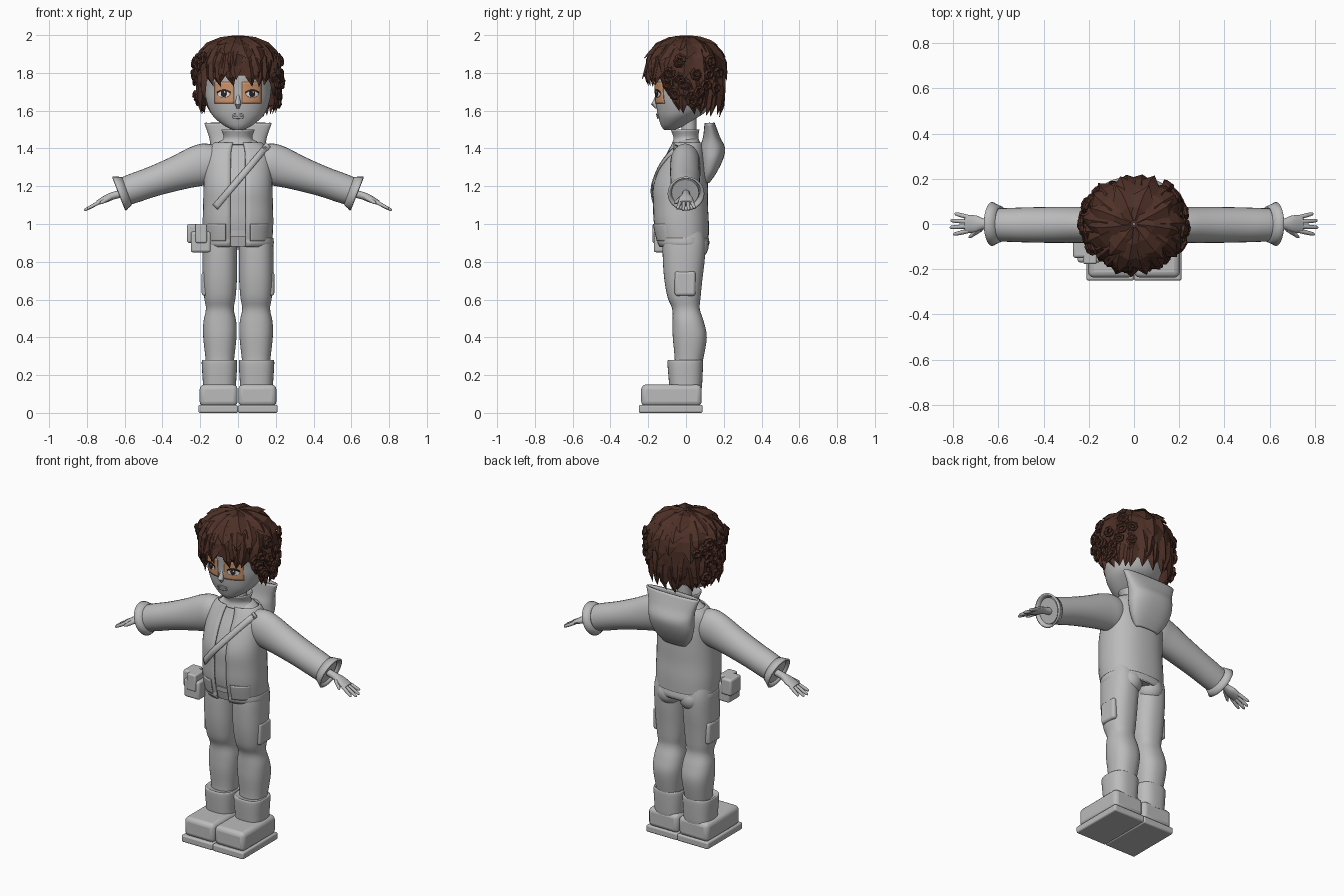
import bpy, bmesh, math, random
from math import sin, cos, pi, radians
from mathutils import Vector
from mathutils.bvhtree import BVHTree

random.seed(4)
if "Cube" in bpy.data.objects:
    bpy.data.objects.remove(bpy.data.objects["Cube"])


def material(name, rgb):
    m = bpy.data.materials.new(name)
    m.use_nodes = True
    m.diffuse_color = (*rgb, 1)
    m.node_tree.nodes["Principled BSDF"].inputs["Base Color"].default_value = (*rgb, 1)
    return m


GREY = material("plain grey", (0.5, 0.5, 0.5))
BROWN = material("hair brown", (0.075, 0.03, 0.02))
SKIN = material("skin orange", (0.65, 0.32, 0.16))
WHITE = material("eye white", (0.8, 0.8, 0.8))
DARK = material("eye dark", (0.03, 0.02, 0.02))


def finish(name, bm, mat=GREY, smooth=True, solid=0, bevel=0):
    bmesh.ops.recalc_face_normals(bm, faces=bm.faces)
    me = bpy.data.meshes.new(name)
    bm.to_mesh(me)
    bm.free()
    ob = bpy.data.objects.new(name, me)
    bpy.context.collection.objects.link(ob)
    me.materials.append(mat)
    if solid:
        mod = ob.modifiers.new("thickness", "SOLIDIFY")
        mod.thickness, mod.offset = solid, 0
    if bevel:
        mod = ob.modifiers.new("bevel", "BEVEL")
        mod.width, mod.segments = bevel, 3
    if smooth:
        for o in bpy.context.selected_objects:
            o.select_set(False)
        ob.select_set(True)
        bpy.context.view_layer.objects.active = ob
        bpy.ops.object.shade_smooth_by_angle(angle=radians(40))


def spline(rows, n=4):
    """Catmull-Rom through tuples of equal length."""
    out = []
    for i in range(len(rows) - 1):
        a, b, c, d = (rows[max(0, min(len(rows) - 1, i + k))] for k in (-1, 0, 1, 2))
        for j in range(n):
            t = j / n
            out.append(tuple(q + t / 2 * (r - p + t * (2 * p - 5 * q + 4 * r - s + t * (3 * (q - r) + s - p)))
                             for p, q, r, s in zip(a, b, c, d)))
    return out + [rows[-1]]


def skin(bm, rings, closed=True, caps=True):
    vs = [[bm.verts.new(p) for p in ring] for ring in rings]
    n = len(vs[0])
    for lo, hi in zip(vs, vs[1:]):
        for i in range(n if closed else n - 1):
            j = (i + 1) % n
            bm.faces.new((lo[i], lo[j], hi[j], hi[i]))
    if caps and closed:
        bm.faces.new(vs[0])
        bm.faces.new(vs[-1])
    return vs


def loft(name, rows, cx=0, power=0.85, gap=0, caps=True, **kw):
    """Stacked rounded rings from (z, half width, y centre, half depth)."""
    bm, n, rings = bmesh.new(), 40, []
    power_of = lambda v: math.copysign(abs(v) ** power, v)
    for z, rx, cy, ry in spline(rows):
        steps = n + 1 if gap else n
        angs = [-pi / 2 + gap + (2 * pi - 2 * gap) * i / n for i in range(steps)]
        rings.append([(cx + rx * power_of(cos(a)), cy + ry * power_of(sin(a)), z) for a in angs])
    skin(bm, rings, not gap, caps)
    tree = BVHTree.FromBMesh(bm)
    finish(name, bm, **kw)
    return tree


def tube(bm, pts, radii, ref=(0, 1, 0), sides=16, caps=True):
    pts, ref, rings = [Vector(p) for p in pts], Vector(ref), []
    for i, (p, r) in enumerate(zip(pts, radii)):
        d = (pts[min(i + 1, len(pts) - 1)] - pts[max(i - 1, 0)]).normalized()
        side = d.cross(ref).normalized()
        a, b = r if isinstance(r, tuple) else (r, r)
        rings.append([p + ref * a * cos(2 * pi * k / sides) + side * b * sin(2 * pi * k / sides)
                      for k in range(sides)])
    skin(bm, rings, True, caps)


def box(name, lo, hi, bevel):
    bm = bmesh.new()
    bmesh.ops.create_cube(bm, size=1)
    for v in bm.verts:
        v.co = [(l + h) / 2 + c * (h - l) for l, h, c in zip(lo, hi, v.co)]
    finish(name, bm, bevel=bevel)


def patch(name, tree, f, mat, off=0.004, n=10, m=10, solid=0.004):
    """Thin plate laid on the front of a part; f maps -1..1 squares to x, z."""
    bm, rows = bmesh.new(), []
    for i in range(n + 1):
        row = []
        for j in range(m + 1):
            x, z = f(2 * i / n - 1, 2 * j / m - 1)
            hit = tree.ray_cast(Vector((x, -1, z)), Vector((0, 1, 0)))[0]
            row.append((x, (hit.y if hit else -0.04) - off, z))
        rows.append(row)
    skin(bm, rows, False)
    finish(name, bm, mat, solid=solid)


def rect(x, z, w, h):
    return lambda u, v: (x + u * w, z + v * h)


def disc(x, z, w, h):
    return lambda u, v: (x + w * u * math.sqrt(1 - v * v / 2), z + h * v * math.sqrt(1 - u * u / 2))


# Torso: shirt, open jacket, belt, collar, neck, hood
shirt_rows = [(0.88, .165, -.012, .115), (1.0, .172, -.025, .13), (1.1, .17, -.03, .13), (1.2, .168, -.03, .13),
              (1.3, .165, -.015, .11), (1.38, .155, 0, .083), (1.43, .11, .008, .065), (1.46, .05, .012, .045)]
shirt = loft("shirt", shirt_rows)
loft("jacket", [(z, rx + .011, cy, ry + .012) for z, rx, cy, ry in shirt_rows[:-1]], gap=0.17, solid=0.008)
loft("jacket_hem", [(.885, .181, -.012, .128), (.9, .186, -.014, .134), (.925, .184, -.016, .132)],
     gap=0.17, solid=0.008)
loft("belt", [(.935, .171, -.02, .131), (.965, .174, -.02, .134)])
loft("collar", [(1.42, .098, .002, .075), (1.455, .072, 0, .062), (1.5, .085, -.005, .072)], power=1,
     caps=False, solid=0.008)
loft("neck", [(1.4, .05, .012, .045), (1.5, .042, .015, .04), (1.6, .045, .015, .042)], power=1)
patch("chest_strap", shirt, lambda u, v: (.02 + .14 * u - .012 * v, 1.255 + .165 * u + .012 * v), GREY,
      off=0.022, n=30, m=2, solid=0.008)
for s, side in ((1, "left"), (-1, "right")):
    patch(side + "_jacket_pocket", shirt, rect(s * .115, .955, .05, .045), GREY, off=0.022, solid=0.008)
loft("hood", [(1.22, .07, .105, .015), (1.27, .11, .12, .035), (1.34, .135, .135, .055), (1.4, .14, .14, .062),
              (1.46, .148, .135, .04), (1.535, .174, .125, .022)], caps=False, solid=0.01)

# Hip pouch
box("pouch_body", (-.25, -.17, .85), (-.145, -.06, .96), .012)
box("pouch_side", (-.27, -.15, .9), (-.2, -.05, 1.0), .012)
box("pouch_flap", (-.225, -.177, .9), (-.165, -.08, 1.0), .008)

# Limbs, mirrored
for s, side in ((1, "left_"), (-1, "right_")):
    def side_box(name, x, y, z, bevel):
        inner, outer = sorted((s * x[0], s * x[1]))
        box(side + name, (inner, y[0], z[0]), (outer, y[1], z[1]), bevel)

    loft(side + "trouser_leg", [(.2, .07, 0, .07), (.28, .075, .015, .075), (.4, .088, .02, .09),
                                (.48, .087, .012, .083), (.55, .074, 0, .073), (.61, .083, -.01, .087),
                                (.7, .09, -.014, .1), (.8, .092, -.012, .11), (.9, .09, -.01, .113),
                                (.97, .08, -.01, .1)], cx=s * .096)
    side_box("leg_pocket", (.155, .192), (-.06, .05), (.62, .75), .014)
    loft(side + "boot_cuff", [(.13, .088, -.002, .085), (.16, .088, -.002, .088), (.26, .094, -.004, .094),
                              (.28, .09, -.004, .09), (.275, .078, 0, .08)], cx=s * .098, power=.75)
    side_box("shoe", (.002, .203), (-.237, .083), (.035, .15), .025)
    side_box("sole", (0, .21), (-.25, .088), (0, .042), .009)
    bm = bmesh.new()
    bmesh.ops.create_uvsphere(bm, u_segments=20, v_segments=12, radius=.075)
    bmesh.ops.translate(bm, verts=bm.verts, vec=(s * .075, .045, .885))
    finish(side + "seat", bm)

    bm = bmesh.new()
    arm = spline([(.1, 1.33, .07, .085), (.16, 1.32, .08, .108), (.22, 1.305, .08, .107), (.32, 1.27, .08, .092),
                  (.45, 1.225, .078, .08), (.55, 1.19, .075, .078), (.615, 1.166, .072, .074)])
    tube(bm, [(s * x, -.004, z) for x, z, _, _ in arm], [(a, b) for _, _, a, b in arm], sides=28)
    finish(side + "sleeve", bm)
    bm = bmesh.new()
    tube(bm, [(s * .59, 0, 1.175), (s * .615, 0, 1.166), (s * .63, 0, 1.16)], [.074, .085, .093], sides=28, caps=False)
    finish(side + "sleeve_cuff", bm, solid=0.01)
    bm = bmesh.new()
    palm = spline([(.6, 1.165, .02, .02), (.66, 1.15, .023, .02), (.7, 1.133, .038, .019), (.745, 1.112, .038, .012)])
    tube(bm, [(s * x, 0, z) for x, z, _, _ in palm], [(a, b) for _, _, a, b in palm])
    for y, reach in ((-.03, .065), (-.01, .08), (.01, .077), (.03, .06)):
        tube(bm, [(s * (.73 + reach * t), y * (1 + .5 * t), 1.117 - reach * .53 * t) for t in (0, .4, .8, 1, 1.06)],
             [.01, .01, .009, .007, .003], sides=10)
    tube(bm, [(s * (.675 + .05 * t), -.02 - .035 * t, 1.142 - .03 * t) for t in (0, .5, .9, 1.1)],
         [.014, .012, .01, .004], sides=10)
    finish(side + "hand", bm)

# Head and face
head = loft("head", [(1.497, .025, -.09, .025), (1.52, .072, -.07, .062), (1.56, .122, -.045, .1),
                     (1.6, .15, -.022, .132), (1.66, .17, -.01, .15), (1.72, .177, 0, .163),
                     (1.8, .18, 0, .168), (1.88, .15, 0, .145), (1.93, .06, 0, .06)], power=1)
bm = bmesh.new()
tube(bm, [(0, -.15, 1.7), (0, -.158, 1.66), (0, -.168, 1.635), (0, -.155, 1.615)],
     [.006, .011, .017, .008], ref=(1, 0, 0), sides=12)
finish("nose", bm)
for z, name in ((1.565, "lower_lip"), (1.578, "upper_lip")):
    patch(name, head, disc(0, z, .03, .007), GREY, solid=0.008)
for s, side in ((1, "left_"), (-1, "right_")):
    x = s * .075
    patch(side + "eye_surround", head, rect(s * .072, 1.695, .05, .057), SKIN, off=0.003)
    patch(side + "eye_white", head, disc(x, 1.69, .033, .02), WHITE, off=0.007)
    patch(side + "iris", head, disc(x, 1.692, .014, .019), DARK, off=0.01)
    patch(side + "eye_glint", head, disc(x + .005, 1.699, .004, .005), WHITE, off=0.013)
    patch(side + "lash", head, lambda u, v: (x + .034 * u, 1.708 - .012 * u * u + .004 * v), DARK, off=0.009, m=2)


# Hair: shell, layered pointed locks, and side curls
def hair_point(az, el, k=1.0):
    a, e = radians(az), radians(el)
    flat = cos(e) if e > 0 else cos(e * .45)
    z = k * sin(e) ** .75 if e > 0 else e
    return Vector((.212 * k * flat * sin(a), -.202 * k * flat * cos(a), min(2.0, 1.8 + .19 * z)))


def hairline(az):
    t = max(0, min(1, (abs((az + 180) % 360 - 180) - 40) / 45))
    return -4 - 48 * t * t * (3 - 2 * t)


def lock(bm, az, top, tip, width, kick):
    rows, lean = [], random.uniform(-7, 7)
    for t, w, k in ((0, .5, 1.0), (.35, 1, 1.02), (.7, .75, 1.05)):
        el = top + (tip - top) * t
        spread = width * w / max(.18, cos(radians(max(el, 0))))
        mid = az + lean * t
        rows.append([hair_point(mid - spread, el, k - .02), hair_point(mid, el, k + .05),
                     hair_point(mid + spread, el, k - .02)])
    a, b, c = skin(bm, rows, False)[-1]
    end = bm.verts.new(hair_point(az + lean * 1.4, tip, kick))
    for pair in ((a, b), (b, c), (c, a)):
        bm.faces.new((*pair, end))


bm = bmesh.new()
skin(bm, [[hair_point(az, hairline(az) + (89 - hairline(az)) * t / 10) for az in range(0, 360, 12)]
          for t in range(11)], caps=False)
finish("hair_shell", bm, BROWN, smooth=False)

bm = bmesh.new()
for count, top, drop, width, kick in ((9, 86, 32, 17, 1.1), (11, 58, 12, 17, 1.14), (15, 34, -8, 13, 1.12)):
    for i in range(count):
        az = 360 * i / count + random.uniform(-8, 8)
        lock(bm, az, top, max(drop + random.uniform(-8, 8), hairline(az) - 10), width, kick + random.uniform(-.04, .05))
for layer, count in ((22, 20), (0, 30)):
    for i in range(count):
        az = 360 * (i + layer / 40) / count + random.uniform(-3, 3)
        low = hairline(az) + layer * .8
        lock(bm, az, low + 32, low - 15 + random.uniform(-5, 4), 9, random.uniform(.98, 1.08))
finish("hair_locks", bm, BROWN, smooth=False)

bm = bmesh.new()
for i in range(44):
    az = (1 if i % 2 else -1) * random.uniform(58, 140)
    c = hair_point(az, random.uniform(hairline(az) + 6, 18), random.uniform(1.04, 1.1))
    n = Vector((c.x, c.y, 0)).normalized()
    v, start = Vector((0, 0, 1)), random.uniform(0, 6)
    u = n.cross(v)
    turns = [(start + k, .03 - .0022 * k) for k in range(9)]
    tube(bm, [c + u * r * cos(a) + v * r * sin(a) + n * .0015 * k for k, (a, r) in enumerate(turns)],
         [.004] + [.011] * 7 + [.003], ref=n, sides=5)
finish("hair_curls", bm, BROWN, smooth=False)
